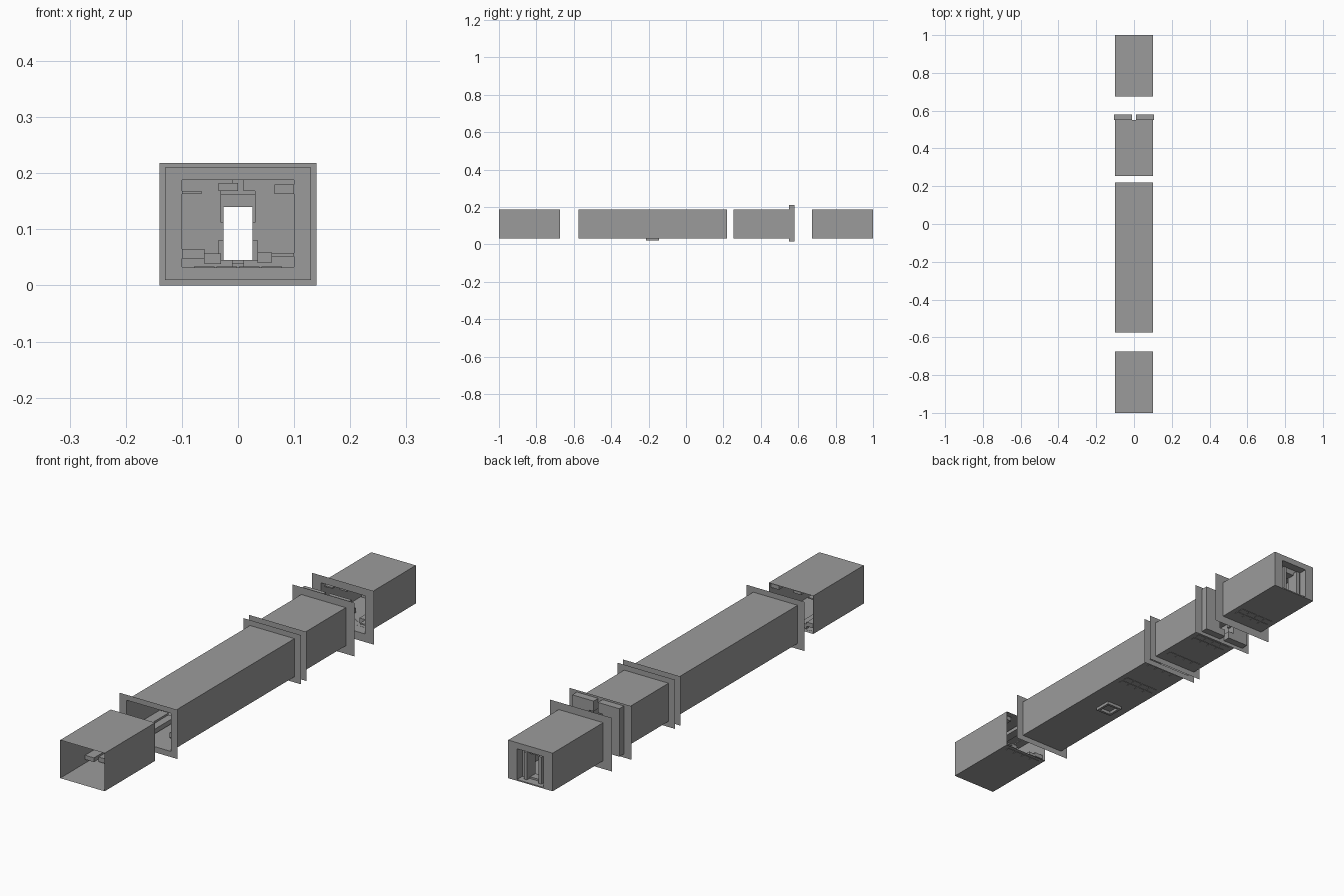
import bpy, bmesh

if "Cube" in bpy.data.objects:
    bpy.data.objects.remove(bpy.data.objects["Cube"])

grey = bpy.data.materials.new("plain_grey")
grey.diffuse_color = (0.33, 0.33, 0.33, 1)
grey.use_nodes = True
grey.node_tree.nodes["Principled BSDF"].inputs["Base Color"].default_value = grey.diffuse_color

X, Z0, Z1 = 0.10, 0.033, 0.188          # corridor half width, floor, ceiling
SHELL = (-X, X, Z0, Z1)


def finish(name, bm, recalc=False):
    if recalc:
        bmesh.ops.recalc_face_normals(bm, faces=bm.faces)
    me = bpy.data.meshes.new(name)
    bm.to_mesh(me)
    bm.free()
    me.materials.append(grey)
    ob = bpy.data.objects.new(name, me)
    bpy.context.collection.objects.link(ob)
    return ob


def loop(bm, r, y):
    x0, x1, z0, z1 = r
    return [bm.verts.new((x, y, z)) for x, z in ((x0, z0), (x1, z0), (x1, z1), (x0, z1))]


def band(name, r0, y0, r1, y1):
    """Four faces joining two rectangles: a flat ring or an open tube."""
    bm = bmesh.new()
    a, b = loop(bm, r0, y0), loop(bm, r1, y1)
    for i in range(4):
        j = (i + 1) % 4
        bm.faces.new((a[i], a[j], b[j], b[i]))
    return finish(name, bm)


def box(name, x0, x1, y0, y1, z0, z1):
    bm = bmesh.new()
    bmesh.ops.create_cube(bm, size=1)
    for v in bm.verts:
        v.co.x = x1 if v.co.x > 0 else x0
        v.co.y = y1 if v.co.y > 0 else y0
        v.co.z = z1 if v.co.z > 0 else z0
    return finish(name, bm)


def prism(name, pts, y0, y1):
    bm = bmesh.new()
    f = bm.faces.new([bm.verts.new((x, y0, z)) for x, z in pts])
    out = bmesh.ops.extrude_face_region(bm, geom=[f])
    for v in out["geom"]:
        if isinstance(v, bmesh.types.BMVert):
            v.co.y = y1
    return finish(name, bm, True)


# corridor sections
sections = {"entry": (-1.0, -0.675), "main": (-0.575, 0.22),
            "rear": (0.255, 0.55), "end": (0.675, 1.0)}
for n, (y0, y1) in sections.items():
    band(n + "_corridor", SHELL, y0, SHELL, y1)

# flat flanges around the section mouths
small, large = (-0.13, 0.13, 0.01, 0.21), (-0.14, 0.14, 0.0, 0.218)
for i, (y, r) in enumerate(((-0.575, small), (0.22, small), (0.255, small),
                            (0.55, large), (0.675, large))):
    band("flange_%d" % (i + 1), r, y, SHELL, y)

# stepped door halves behind the rear section
for s in (-1, 1):
    pts = [(0.01, 0.015), (0.106, 0.015), (0.106, 0.21), (0.01, 0.21), (0.01, 0.168),
           (0.03, 0.168), (0.03, 0.112), (0.026, 0.112), (0.026, 0.08),
           (0.035, 0.08), (0.035, 0.045), (0.01, 0.045)]
    prism("door_half", [(s * x, z) for x, z in pts], 0.55, 0.58)

# end wall with a recessed doorway
outer, inner = (-0.06, 0.06, 0.038, 0.163), (-0.026, 0.026, 0.045, 0.14)
band("end_wall", SHELL, 1.0, outer, 1.0)
band("doorway_reveal", outer, 1.0, outer, 0.965)
band("doorway_back", outer, 0.965, inner, 0.965)
band("doorway_tunnel", inner, 0.965, inner, 0.93)
for s in (-1, 1):
    box("doorway_post", *sorted((s * 0.026, s * 0.04)), 0.965, 0.985, 0.04, 0.15)

# wall fittings: low benches, side panels and overhead ducts
for y0, y1 in ((-0.84, -0.69), (-0.52, -0.36), (0.0, 0.14), (0.33, 0.46), (0.70, 0.80)):
    box("low_bench", -X, -0.06, y0, y1, 0.048, 0.065)
    box("bench_step", -0.06, -0.03, y0 + 0.03, y1, 0.038, 0.057)
    box("low_shelf", 0.06, X, y0, y1, 0.052, 0.058)
    box("shelf_step", 0.035, 0.06, y0 + 0.03, y1, 0.04, 0.06)
    box("left_duct", -X, -0.065, y0, y1, 0.163, 0.168)
    box("right_duct", 0.065, X, y0, y1, 0.163, 0.18)
    box("ceiling_duct", -0.035, 0.0, y0, y1, 0.168, 0.183)

# floor hatch hanging below the main section
hatch = (-0.055, 0.015, -0.215, -0.145)
x0, x1, y0, y1 = hatch
box("hatch_side", x0, x0 + 0.01, y0, y1, 0.021, Z0)
box("hatch_side", x1 - 0.01, x1, y0, y1, 0.021, Z0)
box("hatch_side", x0 + 0.01, x1 - 0.01, y0, y0 + 0.01, 0.021, Z0)
box("hatch_side", x0 + 0.01, x1 - 0.01, y1 - 0.01, y1, 0.021, Z0)

# thin cross plates under the floor near the section ends
for y in (-0.71, 0.0, 0.03, 0.17, 0.30, 0.45, 0.48, 0.72, 0.75):
    for x in (-0.06, -0.02, 0.02, 0.06):
        box("floor_plate", x - 0.018, x + 0.018, y, y + 0.02, 0.0315, 0.0335)
